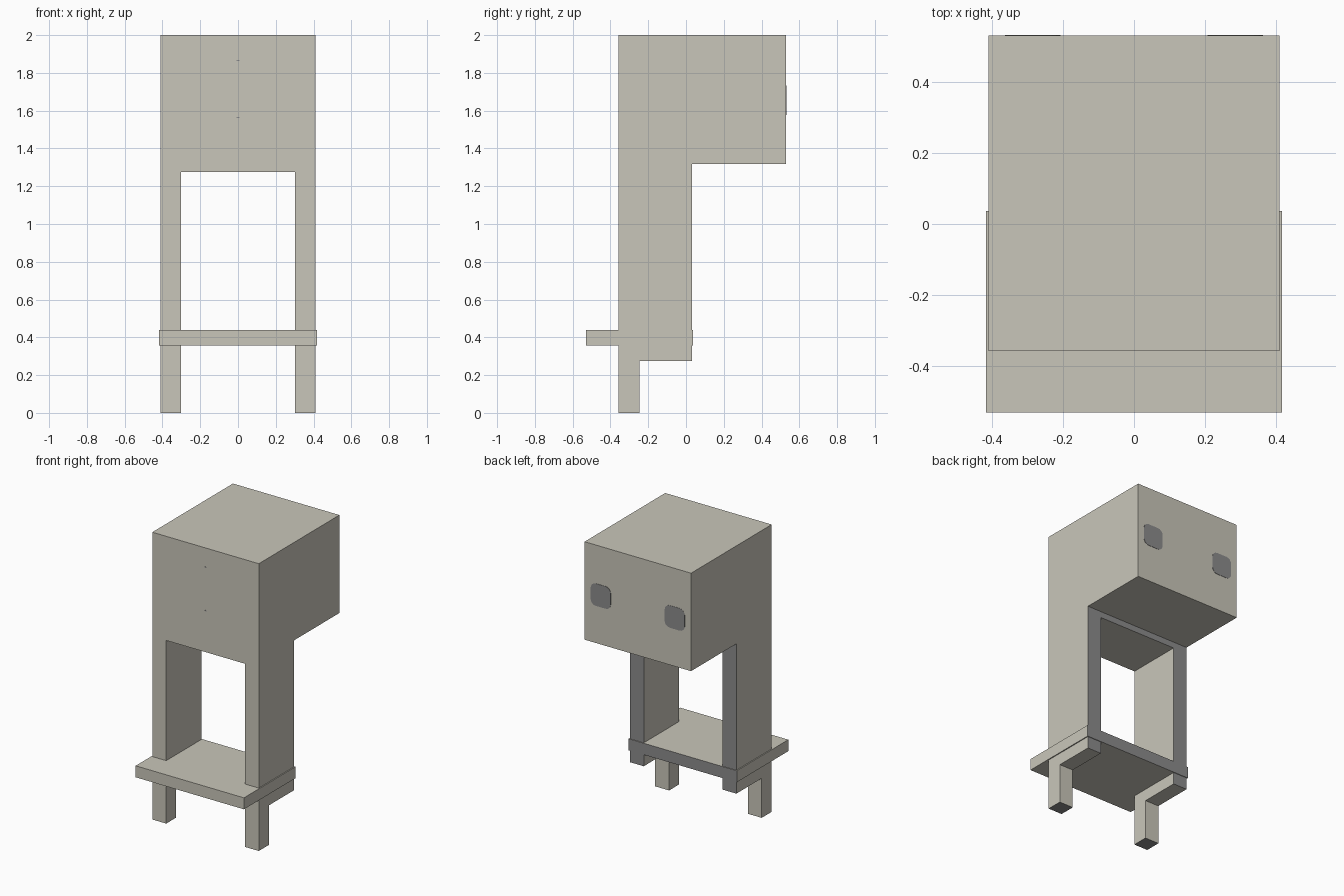
import bpy, bmesh, math

if "Cube" in bpy.data.objects:
    bpy.data.objects.remove(bpy.data.objects["Cube"])


def material(name, rgb):
    m = bpy.data.materials.new(name)
    m.diffuse_color = (*rgb, 1)
    m.use_nodes = True
    m.node_tree.nodes["Principled BSDF"].inputs["Base Color"].default_value = m.diffuse_color
    return m


BEIGE = material("warm_beige", (0.584, 0.565, 0.491))
GREY = material("dark_grey", (0.262, 0.262, 0.262))


def extrude_x(name, profile, x0, x1):
    """Extrude a (y, z) profile from x0 to x1; wall and floor contact faces turn grey."""
    bm = bmesh.new()
    face = bm.faces.new([bm.verts.new((x0, y, z)) for y, z in profile])
    out = bmesh.ops.extrude_face_region(bm, geom=[face])
    for v in out["geom"]:
        if isinstance(v, bmesh.types.BMVert):
            v.co.x = x1
    bmesh.ops.recalc_face_normals(bm, faces=bm.faces)
    for f in bm.faces:
        c = f.calc_center_median()
        wall = f.normal.y > 0.9 and abs(c.y - 0.035) < 0.02
        floor = f.normal.z < -0.9 and c.z < 0.01
        f.material_index = 1 if wall or floor else 0
    me = bpy.data.meshes.new(name)
    bm.to_mesh(me)
    bm.free()
    me.materials.append(BEIGE)
    me.materials.append(GREY)
    ob = bpy.data.objects.new(name, me)
    bpy.context.collection.objects.link(ob)
    return ob


def plate(name, cx, y, cz, w, h, r, depth):
    """Thin rounded plate on the front or back of the upper box."""
    pts = []
    for i, (sx, sz) in enumerate(((1, 1), (-1, 1), (-1, -1), (1, -1))):
        for k in range(5):
            a = math.radians(90 * i + 22.5 * k)
            pts.append((cx + sx * (w / 2 - r) + r * math.cos(a),
                        cz + sz * (h / 2 - r) + r * math.sin(a)))
    bm = bmesh.new()
    face = bm.faces.new([bm.verts.new((x, y, z)) for x, z in pts])
    out = bmesh.ops.extrude_face_region(bm, geom=[face])
    for v in out["geom"]:
        if isinstance(v, bmesh.types.BMVert):
            v.co.y += depth
    bmesh.ops.recalc_face_normals(bm, faces=bm.faces)
    me = bpy.data.meshes.new(name)
    bm.to_mesh(me)
    bm.free()
    me.materials.append(GREY)
    bpy.context.collection.objects.link(bpy.data.objects.new(name, me))


FRONT, WALL, BACK = -0.357, 0.032, 0.53

# Upper box with the lintel below it
extrude_x("upper_box", [(FRONT, 1.275), (WALL, 1.275), (WALL, 1.318),
                        (BACK, 1.318), (BACK, 2), (FRONT, 2)], -0.41, 0.41)

# Side panels, each narrowing to a front leg
side = [(FRONT, 0), (-0.247, 0), (-0.247, 0.275), (WALL, 0.275),
        (WALL, 1.275), (FRONT, 1.275)]
extrude_x("left_side_panel", side, -0.41, -0.303)
extrude_x("right_side_panel", side, 0.303, 0.41)

# Shelf through the opening
extrude_x("shelf", [(-0.53, 0.358), (0.037, 0.358), (0.037, 0.438),
                    (-0.53, 0.438)], -0.417, 0.417)

# Rounded openings on the back of the box
for label, s in (("left", -1), ("right", 1)):
    plate(label + "_back_port", s * 0.285, BACK - 0.001, 1.655, 0.155, 0.155, 0.04, 0.003)

# Tiny slits on the front
for label, z in (("lower", 1.563), ("upper", 1.866)):
    plate(label + "_front_slit", 0, FRONT - 0.001, z, 0.018, 0.006, 0.002, 0.002)
